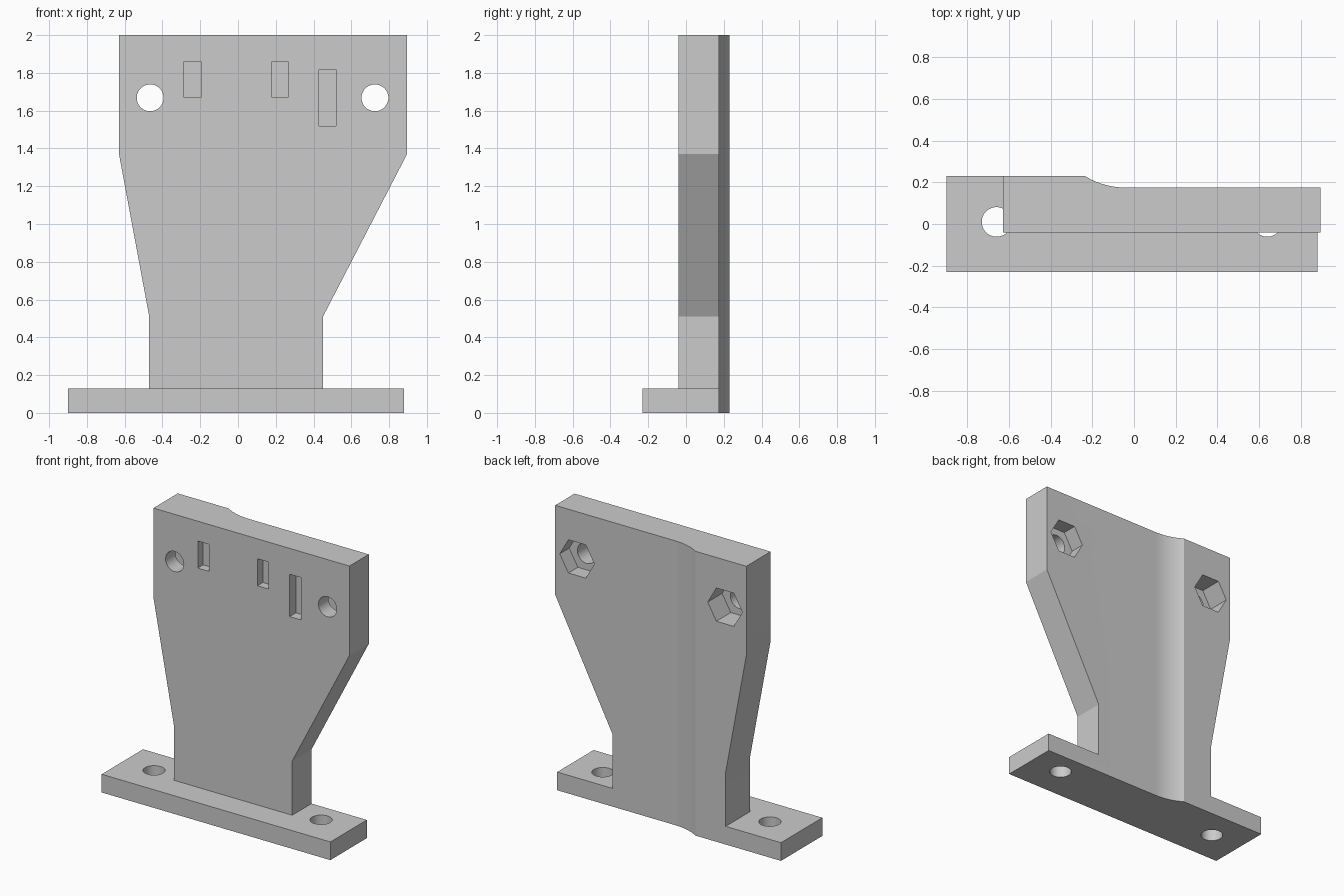
import bpy
import bmesh
import math

if "Cube" in bpy.data.objects:
    bpy.data.objects.remove(bpy.data.objects["Cube"], do_unlink=True)

grey = bpy.data.materials.new("plain grey")
grey.use_nodes = True
colour = (0.6, 0.6, 0.6, 1)
grey.diffuse_color = colour
grey.node_tree.nodes["Principled BSDF"].inputs["Base Color"].default_value = colour


def prism(name, outline, start, end, axis):
    """Extrude a 2D outline along z (xy outline) or along y (xz outline)."""
    def place(p, h):
        return (p[0], p[1], h) if axis == "z" else (p[0], h, p[1])
    bm = bmesh.new()
    face = bm.faces.new([bm.verts.new(place(p, start)) for p in outline])
    extruded = bmesh.ops.extrude_face_region(bm, geom=[face])["geom"]
    for v in extruded:
        if isinstance(v, bmesh.types.BMVert):
            v.co["xyz".index(axis)] = end
    bmesh.ops.recalc_face_normals(bm, faces=bm.faces)
    mesh = bpy.data.meshes.new(name)
    bm.to_mesh(mesh)
    bm.free()
    mesh.materials.append(grey)
    obj = bpy.data.objects.new(name, mesh)
    bpy.context.collection.objects.link(obj)
    return obj


def ring(cx, cy, radius, sides):
    return [(cx + radius * math.cos(math.tau * i / sides),
             cy + radius * math.sin(math.tau * i / sides)) for i in range(sides)]


def box(x0, x1, y0, y1):
    return [(x0, y0), (x1, y0), (x1, y1), (x0, y1)]


def combine(target, other, operation):
    mod = target.modifiers.new(operation.lower(), "BOOLEAN")
    mod.operation = operation
    mod.solver = "EXACT"
    mod.object = other
    bpy.ops.object.select_all(action="DESELECT")
    bpy.context.view_layer.objects.active = target
    target.select_set(True)
    bpy.ops.object.modifier_apply(modifier=mod.name)
    bpy.data.objects.remove(other, do_unlink=True)


# Rear edge in plan: thick side, concave arc, thin side
BACK_THICK, BACK_THIN = 0.23, 0.175
ARC_START, ARC_END = -0.235, -0.04
run, rise = ARC_END - ARC_START, BACK_THICK - BACK_THIN
radius = (run ** 2 + rise ** 2) / (2 * rise)
sweep = math.asin(run / radius)
arc = []
for i in range(17):
    a = sweep * (1 - i / 16)
    arc.append((ARC_END - radius * math.sin(a),
                BACK_THIN + radius * (1 - math.cos(a))))


def plan(x0, x1, front):
    return [(x0, front), (x0, BACK_THICK)] + arc + [(x1, BACK_THIN), (x1, front)]


# Upright plate: plan extruded upward, trimmed to the flared silhouette
bracket = prism("bracket", plan(-0.63, 0.895, -0.04), 0.06, 2, "z")
silhouette = [(-0.47, 0), (0.45, 0), (0.45, 0.51), (0.895, 1.37), (1, 1.37),
              (1, 2.1), (-0.7, 2.1), (-0.7, 1.37), (-0.63, 1.37), (-0.47, 0.51)]
combine(bracket, prism("flare_trim", silhouette, -0.5, 0.5, "y"), "INTERSECT")

# Foot flange
foot = prism("foot", plan(-0.9, 0.88, -0.23), 0, 0.128, "z")
combine(bracket, foot, "UNION")

# Vertical bolt holes in the foot
for x in (-0.66, 0.64):
    combine(bracket, prism("foot_hole", ring(x, 0.01, 0.071, 48), -0.1, 0.3, "z"),
            "DIFFERENCE")

# Upper bolt holes with hexagonal nut pockets at the rear
for x in (-0.465, 0.725):
    combine(bracket, prism("bolt_hole", ring(x, 1.668, 0.071, 48), -0.3, 0.4, "y"),
            "DIFFERENCE")
    combine(bracket, prism("nut_pocket", ring(x, 1.668, 0.135, 6), 0.07, 0.4, "y"),
            "DIFFERENCE")

# Blind slots in the front face
for x0, x1, z0, z1, floor in ((-0.285, -0.197, 1.67, 1.86, 0.02),
                              (0.18, 0.265, 1.67, 1.86, 0.02),
                              (0.43, 0.52, 1.52, 1.818, 0.03)):
    combine(bracket, prism("slot", box(x0, x1, z0, z1), -0.2, floor, "y"),
            "DIFFERENCE")

bpy.ops.object.select_all(action="DESELECT")
bracket.select_set(True)
bpy.context.view_layer.objects.active = bracket
bpy.ops.object.shade_smooth_by_angle(angle=math.radians(20))
